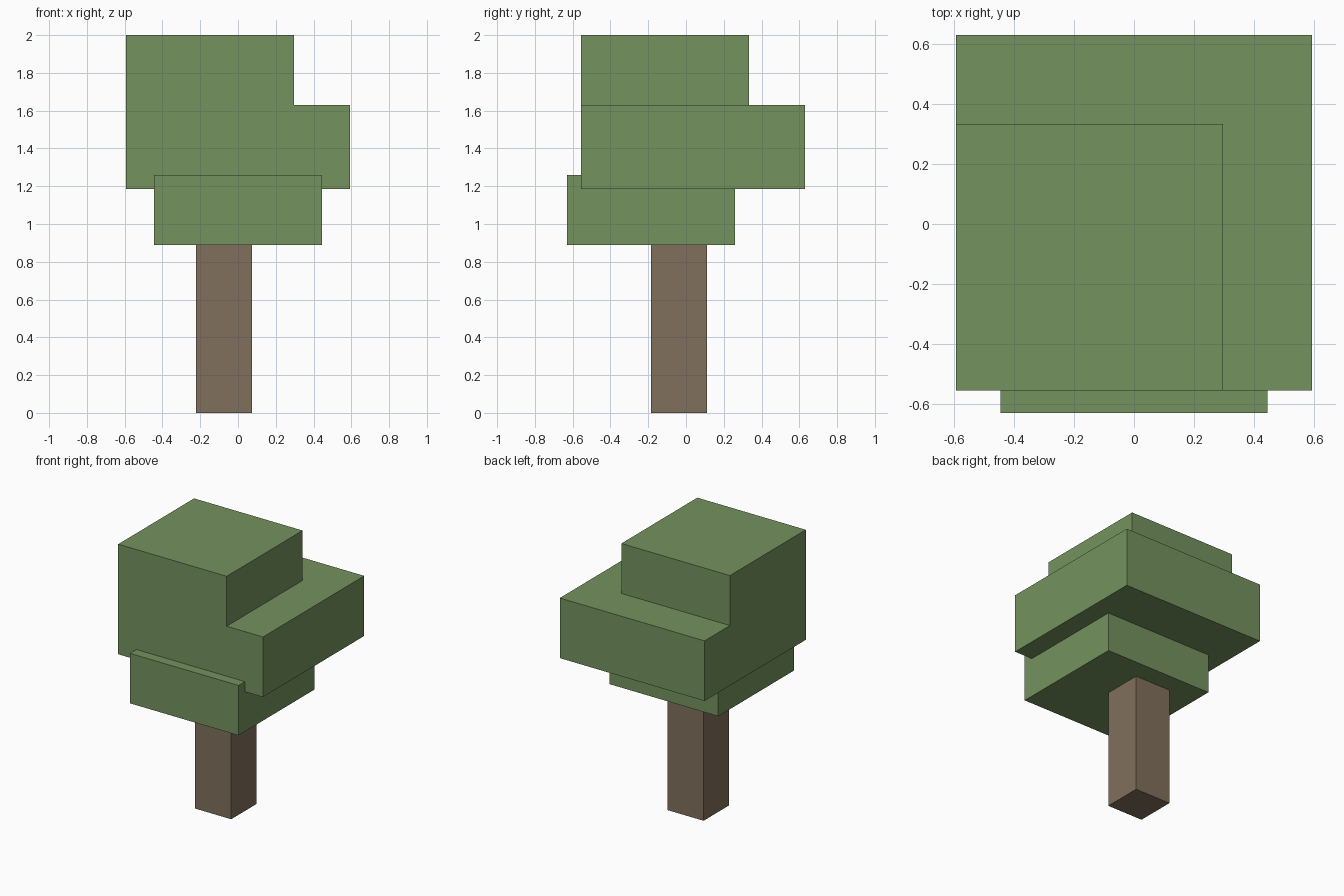
import bpy
import bmesh
from mathutils import Vector

cube = bpy.data.objects.get("Cube")
if cube:
    bpy.data.objects.remove(cube, do_unlink=True)


def make_material(name, rgb):
    mat = bpy.data.materials.new(name)
    mat.use_nodes = True
    mat.diffuse_color = (*rgb, 1)
    mat.node_tree.nodes["Principled BSDF"].inputs["Base Color"].default_value = (*rgb, 1)
    return mat


def make_block(name, low, high, mat):
    """Axis-aligned box between two opposite corners."""
    low, high = Vector(low), Vector(high)
    size, centre = high - low, (low + high) / 2
    bm = bmesh.new()
    bmesh.ops.create_cube(bm, size=1)
    bmesh.ops.scale(bm, vec=size, verts=bm.verts)
    mesh = bpy.data.meshes.new(name)
    bm.to_mesh(mesh)
    bm.free()
    mesh.materials.append(mat)
    obj = bpy.data.objects.new(name, mesh)
    obj.location = centre
    bpy.context.collection.objects.link(obj)
    return obj


leaf = make_material("leaf green", (0.174, 0.287, 0.112))
bark = make_material("bark brown", (0.220, 0.162, 0.107))

# Trunk
make_block("trunk", (-0.222, -0.185, 0), (0.074, 0.111, 0.89), bark)

# Foliage, three stacked offset blocks
make_block("lower_foliage", (-0.445, -0.63, 0.89), (0.445, 0.259, 1.26), leaf)
make_block("middle_foliage", (-0.593, -0.555, 1.185), (0.593, 0.63, 1.63), leaf)
make_block("top_foliage", (-0.593, -0.555, 1.63), (0.296, 0.333, 2), leaf)
